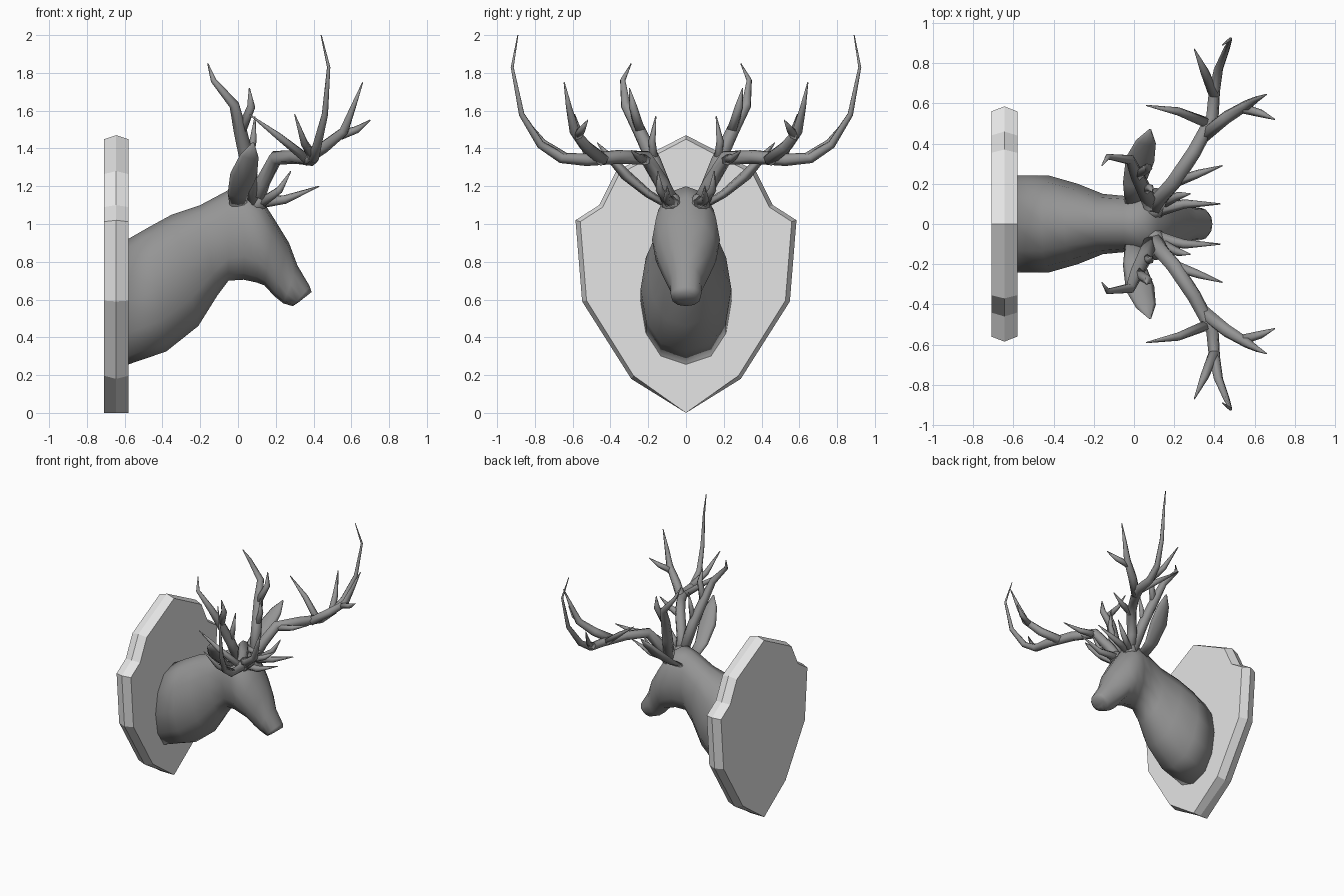
import bpy, bmesh, math
from mathutils import Vector

cube = bpy.data.objects.get("Cube")
if cube:
    bpy.data.objects.remove(cube, do_unlink=True)


def material(name, value):
    mat = bpy.data.materials.new(name)
    color = (value, value, value, 1)
    mat.use_nodes = True
    mat.diffuse_color = color
    mat.node_tree.nodes["Principled BSDF"].inputs["Base Color"].default_value = color
    return mat


wood = material("light grey wood", 0.78)
fur = material("dark grey fur", 0.3)


def loft(bm, rings):
    """Bridge equal-sized rings of points and cap both ends."""
    loops = [[bm.verts.new(p) for p in ring] for ring in rings]
    n = len(loops[0])
    for a, b in zip(loops, loops[1:]):
        for i in range(n):
            j = (i + 1) % n
            bm.faces.new((a[i], a[j], b[j], b[i]))
    bm.faces.new(loops[0][::-1])
    bm.faces.new(loops[-1])


def tube(bm, path, radii, sides=6, flat=1.0, side_axis=None):
    """Sweep a tapering polygon along a path, carrying the frame along."""
    pts = [Vector(p) for p in path]
    rings = []
    u = side_axis
    for i, p in enumerate(pts):
        t = (pts[min(i + 1, len(pts) - 1)] - pts[max(i - 1, 0)]).normalized()
        u = u if u else t.orthogonal()
        u = (u - t * u.dot(t)).normalized()
        v = t.cross(u)
        rings.append([p + radii[i] * (u * math.cos(a) + v * flat * math.sin(a))
                      for a in (math.tau * k / sides for k in range(sides))])
    loft(bm, rings)


def finish(name, bm, mat, smooth=True, mirror=False):
    bmesh.ops.recalc_face_normals(bm, faces=bm.faces)
    mesh = bpy.data.meshes.new(name)
    bm.to_mesh(mesh)
    bm.free()
    mesh.materials.append(mat)
    for f in mesh.polygons:
        f.use_smooth = smooth
    obj = bpy.data.objects.new(name, mesh)
    bpy.context.collection.objects.link(obj)
    if mirror:
        mod = obj.modifiers.new("Mirror", "MIRROR")
        mod.use_axis = (False, True, False)
        mod.use_mirror_merge = False
    return obj


# Shield plaque with a ridge around its edge
half = [(0.29, 0.18), (0.55, 0.59), (0.585, 1.02), (0.46, 1.10), (0.37, 1.28)]
shield = [(0, 0)] + half + [(0, 1.47)] + [(-y, z) for y, z in half[::-1]]
inset = [(y * 0.957, z + 0.022 * (z > 0) * (1 - z / 0.75)) for y, z in shield]
bm = bmesh.new()
loft(bm, [[(x, y, z) for y, z in ring]
          for x, ring in ((-0.71, inset), (-0.645, shield), (-0.58, inset))])
finish("plaque", bm, wood, smooth=False)

# Neck and head: top x, top z, bottom x, bottom z, half width
sections = [
    (-0.60, 0.91, -0.60, 0.25, 0.24),
    (-0.46, 0.99, -0.38, 0.325, 0.24),
    (-0.35, 1.05, -0.21, 0.46, 0.20),
    (-0.20, 1.10, -0.11, 0.62, 0.15),
    (-0.05, 1.18, -0.05, 0.70, 0.14),
    (0.04, 1.20, 0.03, 0.705, 0.165),
    (0.12, 1.14, 0.10, 0.69, 0.18),
    (0.19, 1.03, 0.14, 0.675, 0.16),
    (0.27, 0.90, 0.19, 0.62, 0.12),
    (0.315, 0.78, 0.24, 0.58, 0.085),
    (0.38, 0.67, 0.29, 0.565, 0.08),
    (0.39, 0.64, 0.32, 0.585, 0.06),
]
rings = []
for tx, tz, bx, bz, w in sections:
    ring = []
    for k in range(12):
        a = math.tau * k / 12
        h = (1 + math.sin(a)) / 2
        c = math.cos(a)
        ring.append((bx + (tx - bx) * h,
                     w * math.copysign(abs(c) ** 0.85, c),
                     bz + (tz - bz) * h))
    rings.append(ring)
bm = bmesh.new()
loft(bm, rings)
finish("head_and_neck", bm, fur)

# Leaf-shaped ears
bm = bmesh.new()
tube(bm, [(0, 0.10, 1.10), (0, 0.20, 1.16), (0.03, 0.32, 1.26), (0.06, 0.41, 1.36), (0.08, 0.47, 1.43)],
     [0.045, 0.055, 0.072, 0.05, 0.006], sides=8, flat=0.4, side_axis=Vector((1, 0, 0)))
finish("ears", bm, fur, mirror=True)

# Antlers: each branch is a path with its starting radius
branches = {
    "antler_main_beams": (0.042, [
        (0.09, 0.06, 1.09), (0.13, 0.13, 1.22), (0.20, 0.21, 1.35),
        (0.30, 0.36, 1.355), (0.39, 0.53, 1.34), (0.40, 0.66, 1.35),
        (0.42, 0.77, 1.42), (0.46, 0.87, 1.58), (0.48, 0.92, 1.83),
        (0.44, 0.89, 2.0)]),
    "antler_outer_forks": (0.036, [
        (0.35, 0.44, 1.34), (0.46, 0.53, 1.41), (0.56, 0.59, 1.49),
        (0.61, 0.62, 1.62), (0.66, 0.645, 1.75)]),
    "antler_fork_tips": (0.026, [
        (0.54, 0.575, 1.47), (0.63, 0.55, 1.50), (0.70, 0.52, 1.55)]),
    "antler_inward_tines": (0.028, [
        (0.37, 0.50, 1.34), (0.22, 0.56, 1.46), (0.06, 0.59, 1.58)]),
    "antler_end_tines": (0.028, [
        (0.40, 0.64, 1.35), (0.35, 0.76, 1.43), (0.30, 0.87, 1.58)]),
    "antler_rear_beams": (0.042, [
        (0.09, 0.08, 1.10), (0.05, 0.17, 1.33), (0.01, 0.25, 1.50),
        (-0.02, 0.32, 1.63), (-0.13, 0.335, 1.76), (-0.16, 0.29, 1.85)]),
    "antler_rear_forks": (0.03, [
        (0.01, 0.24, 1.48), (0.07, 0.28, 1.62), (0.06, 0.30, 1.72)]),
    "antler_inner_tines": (0.026, [
        (0.05, 0.17, 1.32), (0.08, 0.18, 1.44), (0.09, 0.16, 1.57)]),
    "antler_brow_tines": (0.032, [
        (0.10, 0.06, 1.11), (0.25, 0.10, 1.13), (0.43, 0.10, 1.20)]),
    "antler_side_tines": (0.028, [
        (0.21, 0.21, 1.34), (0.32, 0.25, 1.35), (0.44, 0.29, 1.39)]),
    "antler_short_tines": (0.028, [
        (0.12, 0.09, 1.11), (0.22, 0.14, 1.18), (0.28, 0.15, 1.28)]),
}
for name, (radius, path) in branches.items():
    last = len(path) - 1
    radii = [max(0.003, radius * (1 - (i / last) ** 2)) for i in range(last + 1)]
    bm = bmesh.new()
    tube(bm, path, radii)
    finish(name, bm, fur, mirror=True)

# Knobbly rings where the antlers leave the skull
bm = bmesh.new()
tube(bm, [(0.08, 0.06, 1.07), (0.10, 0.075, 1.11), (0.11, 0.09, 1.15)], [0.04, 0.055, 0.04], sides=8)
finish("antler_bases", bm, fur, mirror=True)
